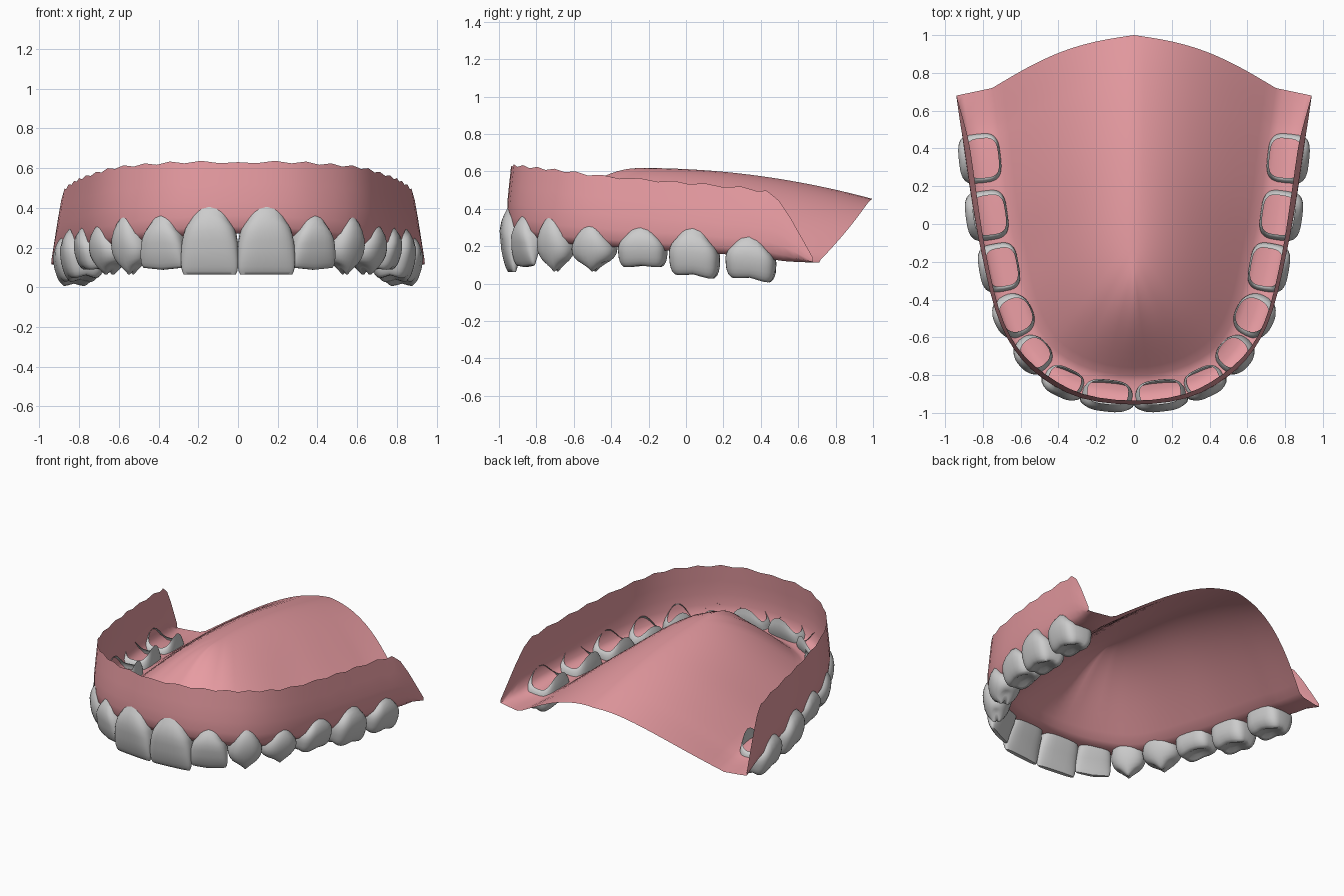
import bpy, bmesh, math
from mathutils import Vector

if "Cube" in bpy.data.objects:
    bpy.data.objects.remove(bpy.data.objects["Cube"])


def finish(name, bm, mat=None, recalc=True, angle=60):
    """Mesh to object, mirrored across x and smooth shaded."""
    if recalc:
        bmesh.ops.recalc_face_normals(bm, faces=bm.faces)
    me = bpy.data.meshes.new(name)
    bm.to_mesh(me)
    bm.free()
    ob = bpy.data.objects.new(name, me)
    bpy.context.collection.objects.link(ob)
    if mat:
        me.materials.append(mat)
    mir = ob.modifiers.new("mirror", 'MIRROR')
    mir.merge_threshold = 0.0005
    bpy.ops.object.select_all(action='DESELECT')
    ob.select_set(True)
    bpy.context.view_layer.objects.active = ob
    bpy.ops.object.shade_smooth_by_angle(angle=math.radians(angle))
    return ob


def lerp_table(table, h):
    for (h0, a), (h1, b) in zip(table, table[1:]):
        if h <= h1:
            return a + (b - a) * (h - h0) / (h1 - h0)
    return table[-1][1]


def catmull(p0, p1, p2, p3, t):
    return [0.5 * (2 * b + (c - a) * t + (2 * a - 5 * b + 4 * c - d) * t * t
                   + (3 * b - a - 3 * c + d) * t ** 3)
            for a, b, c, d in zip(p0, p1, p2, p3)]


# ---- Gum and palate: one sheet, stations along half the arch ----
# rim x,y,z | outer foot x,y,z | inner foot x,y | midline y
keys = [
    (0, -.935, .63, 0, -.958, .27, 0, -.80, -.25),
    (.27, -.90, .63, .28, -.925, .26, .22, -.77, -.19),
    (.47, -.795, .618, .495, -.815, .24, .40, -.68, -.10),
    (.62, -.65, .602, .635, -.665, .215, .50, -.56, .0),
    (.715, -.45, .575, .735, -.455, .20, .565, -.40, .14),
    (.785, -.15, .55, .81, -.15, .18, .62, -.15, .34),
    (.825, .10, .53, .86, .10, .165, .67, .10, .54),
    (.865, .38, .50, .905, .40, .14, .705, .40, .76),
    (.89, .50, .44, .92, .52, .12, .725, .54, .87),
    (.94, .68, .135, .94, .68, .112, .75, .72, 1.0),
]
mirrored = [v * (-1 if i in (0, 3, 6) else 1) for i, v in enumerate(keys[1])]
ext = [mirrored] + [list(k) for k in keys] + [list(keys[-1])]
STEPS = 3
stations = []
for i in range(1, len(keys)):
    for s in range(STEPS):
        stations.append(catmull(ext[i - 1], ext[i], ext[i + 1], ext[i + 2], s / STEPS))
stations.append(list(keys[-1]))

PAL = 14
bm = bmesh.new()
grid = []
for n, (xt, yt, zt, xb, yb, zb, xi, yi, ym) in enumerate(stations):
    last = n / (len(stations) - 1)
    if 0 < n < len(stations) - 4:
        zt += 0.006 * (-1) ** n
    rim, foot = Vector((xt, yt, zt)), Vector((xb, yb, zb))
    inner = Vector((xi, yi, zb))
    inward = inner - foot
    hgt = zt - zb
    pts = [rim]
    for f, push in ((.7, -.03), (.45, -.05), (.25, -.02), (.1, .04)):
        p = foot.lerp(rim, f) + inward * push * min(1, hgt / .3)
        pts.append(p)
    pts += [foot + inward * .2, foot + inward * .5,
            foot + inward * .8]
    zm = .612 - .05 * ym - .11 * ym * ym
    for j in range(PAL + 1):
        t = j / PAL
        p = inner.lerp(Vector((0, ym, 0)), t)
        p.y += .055 * math.sin(math.pi * t) * last ** 6
        p.z = zb + .015 * (1 - t) ** 4 + (zm - zb) * math.sin(t * math.pi / 2)
        # faint folds behind the front teeth
        p.z += .006 * math.cos(n * 2.1) * math.sin(math.pi * t) ** 2 * max(0, 1 - 3 * last)
        pts.append(p)
    grid.append([bm.verts.new(p) for p in pts])
for a, b in zip(grid, grid[1:]):
    for j in range(len(a) - 1):
        bm.faces.new((a[j], a[j + 1], b[j + 1], b[j]))
gum_mat = bpy.data.materials.new("gum_pink")
gum_mat.diffuse_color = (0.8, 0.33, 0.36, 1)
gum_mat.use_nodes = True
gum_mat.node_tree.nodes["Principled BSDF"].inputs["Base Color"].default_value = gum_mat.diffuse_color
finish("gum_and_palate", bm, gum_mat, recalc=False)

# ---- Teeth: lofted open-topped crowns ----
FLAT = dict(
    width=[(0, .74), (.2, .86), (.5, .97), (.75, 1), (.93, .98), (1, .9)],
    face=[(0, .04), (.15, .012), (.35, 0), (.7, .012), (.93, .035), (1, .05)],
    back=[(0, .95), (.2, 1), (.45, .88), (.75, .62), (.93, .5), (1, .45)], e=3.0)
POINT = dict(
    width=[(0, .72), (.25, .9), (.5, 1), (.7, .97), (.9, .74), (1, .5)],
    face=[(0, .04), (.15, .012), (.4, 0), (.7, .015), (.92, .045), (1, .07)],
    back=[(0, .95), (.3, 1), (.55, .95), (.8, .8), (.93, .68), (1, .58)], e=2.4)
BLOCK = dict(
    width=[(0, .78), (.25, .92), (.5, 1), (.75, .99), (.93, .92), (1, .8)],
    face=[(0, .045), (.15, .015), (.4, 0), (.7, .01), (.92, .03), (1, .05)],
    back=[(0, .95), (.3, 1), (.6, 1), (.8, .97), (.93, .9), (1, .8)], e=3.4)

# name, style, face x,y, facing angle, width, depth, neck z, edge z, point, cusp, slope
teeth = [
    ("central_incisor", FLAT, .149, -.993, 6, .292, .17, .405, .063, .0, .0, .0),
    ("lateral_incisor", FLAT, .405, -.912, 25, .235, .16, .36, .088, .01, .0, .0),
    ("canine", POINT, .605, -.755, 48, .215, .19, .36, .065, .05, .0, .0),
    ("first_premolar", POINT, .735, -.535, 64, .245, .215, .32, .065, .05, .0, .0),
    ("second_premolar", BLOCK, .822, -.25, 80, .258, .215, .31, .09, .0, .012, .0),
    ("first_molar", BLOCK, .893, .03, 82, .268, .225, .295, .04, .0, .02, -.012),
    ("second_molar", BLOCK, .93, .335, 84, .268, .225, .255, .022, .0, .02, -.014),
]
SEG = 32
LEVELS = [0, .1, .2, .35, .5, .65, .78, .88, .95, 1]


def spow(v, e):
    return math.copysign(abs(v) ** (2 / e), v)


for name, st, fx, fy, ang, w, d, zn, ze, point, cusp, slope in teeth:
    a = math.radians(ang)
    tan, out = Vector((math.cos(a), math.sin(a), 0)), Vector((math.sin(a), -math.cos(a), 0))
    base = Vector((fx, fy, 0))
    bm = bmesh.new()

    def ring(h, scale=1, dip=0):
        hw = w / 2 * lerp_table(st["width"], h) * scale
        vf, vl = -lerp_table(st["face"], h), -d * lerp_table(st["back"], h)
        mid, hd = (vf + vl) / 2, (vf - vl) / 2 * scale
        vs = []
        for k in range(SEG):
            th = 2 * math.pi * k / SEG
            cu, cv = spow(math.cos(th), st["e"]), spow(math.sin(th), st["e"])
            z = zn + (ze - zn) * h + dip
            z -= .085 * cu * cu * (1 - h) ** 3                      # arched neck
            z += (point * abs(cu) * scale
                  - cusp * (abs(cu * cv) - .5) * scale) * h ** 4    # cusps
            z += slope * cu * scale
            vs.append(bm.verts.new(base + tan * hw * cu + out * (mid + hd * cv)
                                   + Vector((0, 0, z))))
        return vs

    rings = [ring(h) for h in LEVELS]
    fossa = 0.02 if st is BLOCK else 0.0
    rings += [ring(1, .75, fossa * .2), ring(1, .4, fossa)]
    for r0, r1 in zip(rings, rings[1:]):
        for k in range(SEG):
            bm.faces.new((r0[k], r0[(k + 1) % SEG], r1[(k + 1) % SEG], r1[k]))
    bm.faces.new(rings[-1])
    finish(name, bm)
